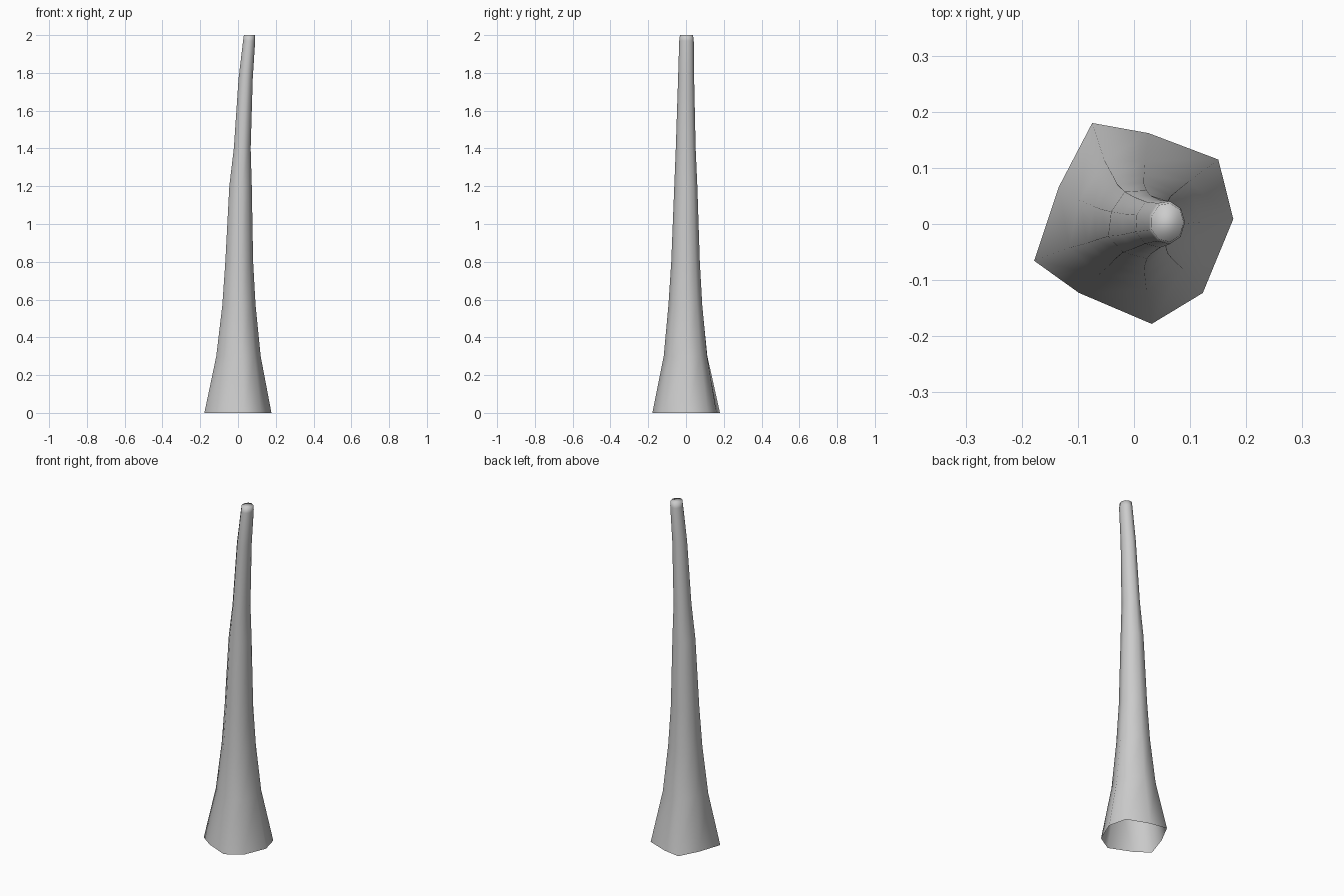
import bpy, bmesh
from math import sin, cos, radians

if "Cube" in bpy.data.objects:
    bpy.data.objects.remove(bpy.data.objects["Cube"])

# Irregular nine-sided base outline: (angle in degrees, radius)
BASE = [(3, .177), (37.5, .189), (81, .164), (112.6, .195), (154, .15),
        (200, .19), (231, .157), (280, .18), (315, .173)]

# Rings up the trunk: z, x min, x max, y min, y max, irregularity
RINGS = [(0, -.178, .177, -.178, .18, 1),
         (.3, -.115, .12, -.118, .113, .6),
         (.57, -.083, .093, -.093, .086, .5),
         (.8, -.067, .08, -.078, .073, .4),
         (1.2, -.046, .073, -.062, .06, .35),
         (1.4, -.022, .067, -.054, .051, .3),
         (1.77, .003, .078, -.042, .043, .2),
         (1.97, .027, .091, -.036, .041, .1),
         (2.0, .031, .089, -.032, .037, .1)]


def fit(values, lo, hi):
    a, b = min(values), max(values)
    return [lo + (v - a) / (b - a) * (hi - lo) for v in values]


# Tapered, leaning trunk, open at the base and closed at the tip
bm = bmesh.new()
rings = []
for z, x0, x1, y0, y1, rough in RINGS:
    pts = []
    for i, (ang, rad) in enumerate(BASE):
        a = radians(ang * rough + 40 * i * (1 - rough))
        r = rad * rough + .175 * (1 - rough)
        pts.append((r * cos(a), r * sin(a)))
    xs = fit([p[0] for p in pts], x0, x1)
    ys = fit([p[1] for p in pts], y0, y1)
    rings.append([bm.verts.new((x, y, z)) for x, y in zip(xs, ys)])
n = len(BASE)
for low, high in zip(rings, rings[1:]):
    for i in range(n):
        j = (i + 1) % n
        bm.faces.new((low[i], low[j], high[j], high[i]))
bm.faces.new(rings[-1])
for f in bm.faces:
    f.smooth = True

mesh = bpy.data.meshes.new("trunk")
bm.to_mesh(mesh)
bm.free()
bpy.context.collection.objects.link(bpy.data.objects.new("trunk", mesh))
